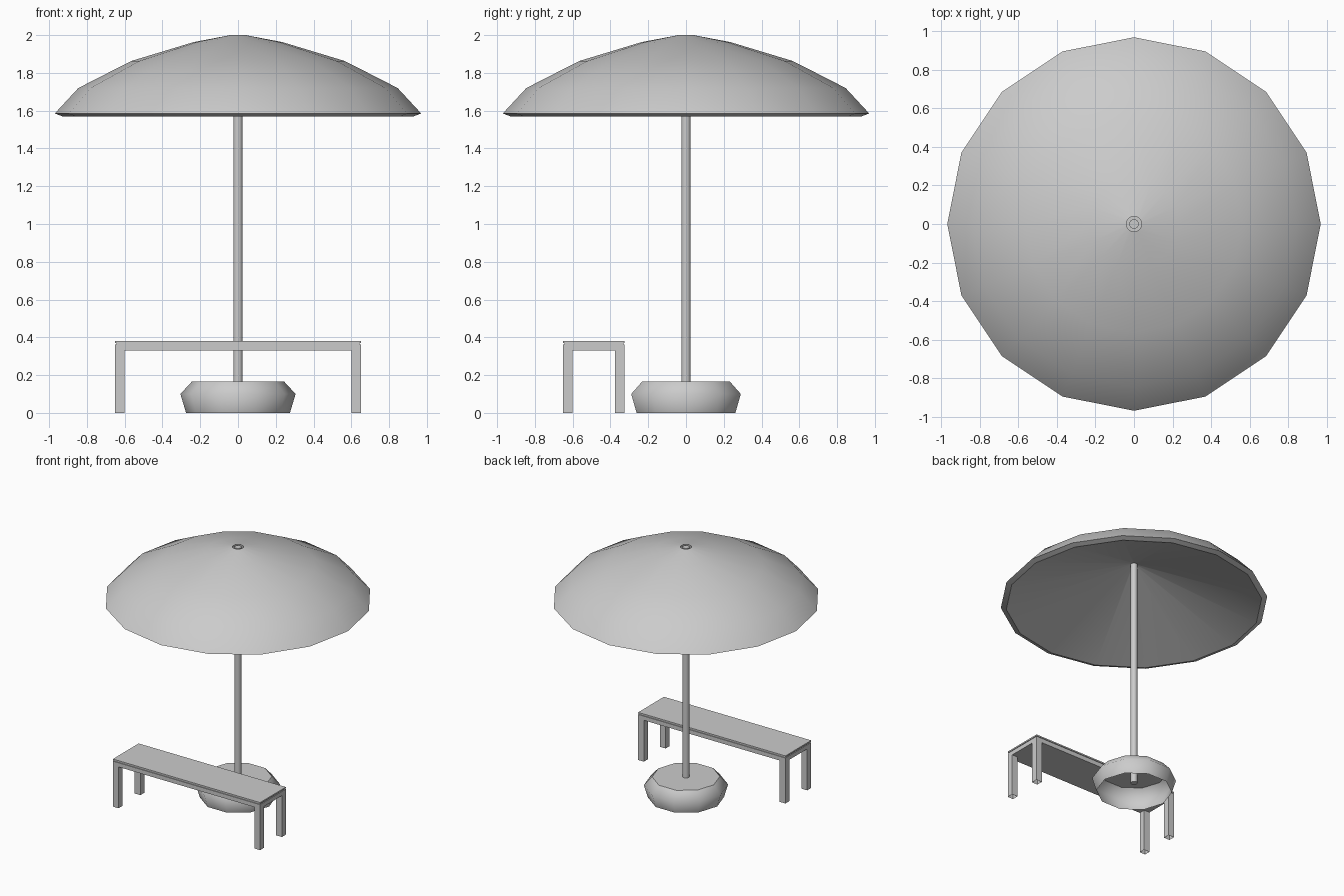
import bpy, bmesh, math

if "Cube" in bpy.data.objects:
    bpy.data.objects.remove(bpy.data.objects["Cube"])


def finish(name, bm, sharp=None, flip_check=True):
    """Turn a bmesh into an object; edges bent more than `sharp` degrees stay crisp."""
    if flip_check:
        bmesh.ops.recalc_face_normals(bm, faces=bm.faces)
    if sharp is not None:
        for f in bm.faces:
            f.smooth = len(f.verts) <= 4
        for e in bm.edges:
            e.smooth = e.calc_face_angle(0) < math.radians(sharp)
    me = bpy.data.meshes.new(name)
    bm.to_mesh(me)
    bm.free()
    ob = bpy.data.objects.new(name, me)
    bpy.context.collection.objects.link(ob)
    return ob


def lathe(name, profile, sides, sharp, cap_start=False, cap_end=False, closed=False):
    """Revolve (radius, z) points around the z axis."""
    bm = bmesh.new()
    rings = []
    for r, z in profile:
        rings.append([bm.verts.new((r * math.cos(2 * math.pi * i / sides),
                                    r * math.sin(2 * math.pi * i / sides), z))
                      for i in range(sides)])
    pairs = list(zip(rings, rings[1:]))
    if closed:
        pairs.append((rings[-1], rings[0]))
    for a, b in pairs:
        for i in range(sides):
            j = (i + 1) % sides
            bm.faces.new((a[i], a[j], b[j], b[i]))
    if cap_start:
        bm.faces.new(rings[0][::-1])
    if cap_end:
        bm.faces.new(rings[-1])
    return finish(name, bm, sharp)


def box(name, x, y, z, open_bottom=False):
    """Flat-sided box from (min, max) ranges, optionally without its bottom face."""
    bm = bmesh.new()
    bmesh.ops.create_cube(bm, size=1)
    for v in bm.verts:
        v.co = [lo + (c + 0.5) * (hi - lo) for c, (lo, hi) in zip(v.co, (x, y, z))]
    if open_bottom:
        low = [f for f in bm.faces if f.calc_center_median().z < z[0] + 1e-5]
        bmesh.ops.delete(bm, geom=low, context='FACES')
    return finish(name, bm, flip_check=not open_bottom)


# Canopy: domed outside, thin rim, conical underside
lathe("canopy",
      [(0.04, 2.0), (0.235, 1.963), (0.565, 1.863), (0.845, 1.72),
       (0.97, 1.585), (0.93, 1.57), (0.022, 1.90), (0.022, 1.985), (0.04, 1.985)],
      16, 35, closed=True)

# Pole, ending just inside the hollow foot
lathe("pole", [(0.025, 0.07), (0.025, 1.998)], 12, 40, cap_start=True, cap_end=True)

# Weighted foot: ten-sided shell, open underneath
lathe("foot", [(0.275, 0.0), (0.305, 0.10), (0.245, 0.165)], 10, 70, cap_end=True)

# Bench: seat board on a thin recessed spacer over the frame
X, Y = (-0.65, 0.65), (-0.65, -0.325)
box("bench_seat", X, Y, (0.369, 0.38))
box("bench_spacer", (X[0] + 0.006, X[1] - 0.006), (Y[0] + 0.006, Y[1] - 0.006), (0.362, 0.37))
box("bench_frame", X, Y, (0.33, 0.363))

# Four open-ended bench legs, flush with the corners
for side, x0 in (("left", X[0]), ("right", X[1] - 0.05)):
    for end, y0 in (("front", Y[0]), ("back", Y[1] - 0.05)):
        box(f"bench_leg_{end}_{side}", (x0, x0 + 0.05), (y0, y0 + 0.05), (0.0, 0.332),
            open_bottom=True)
